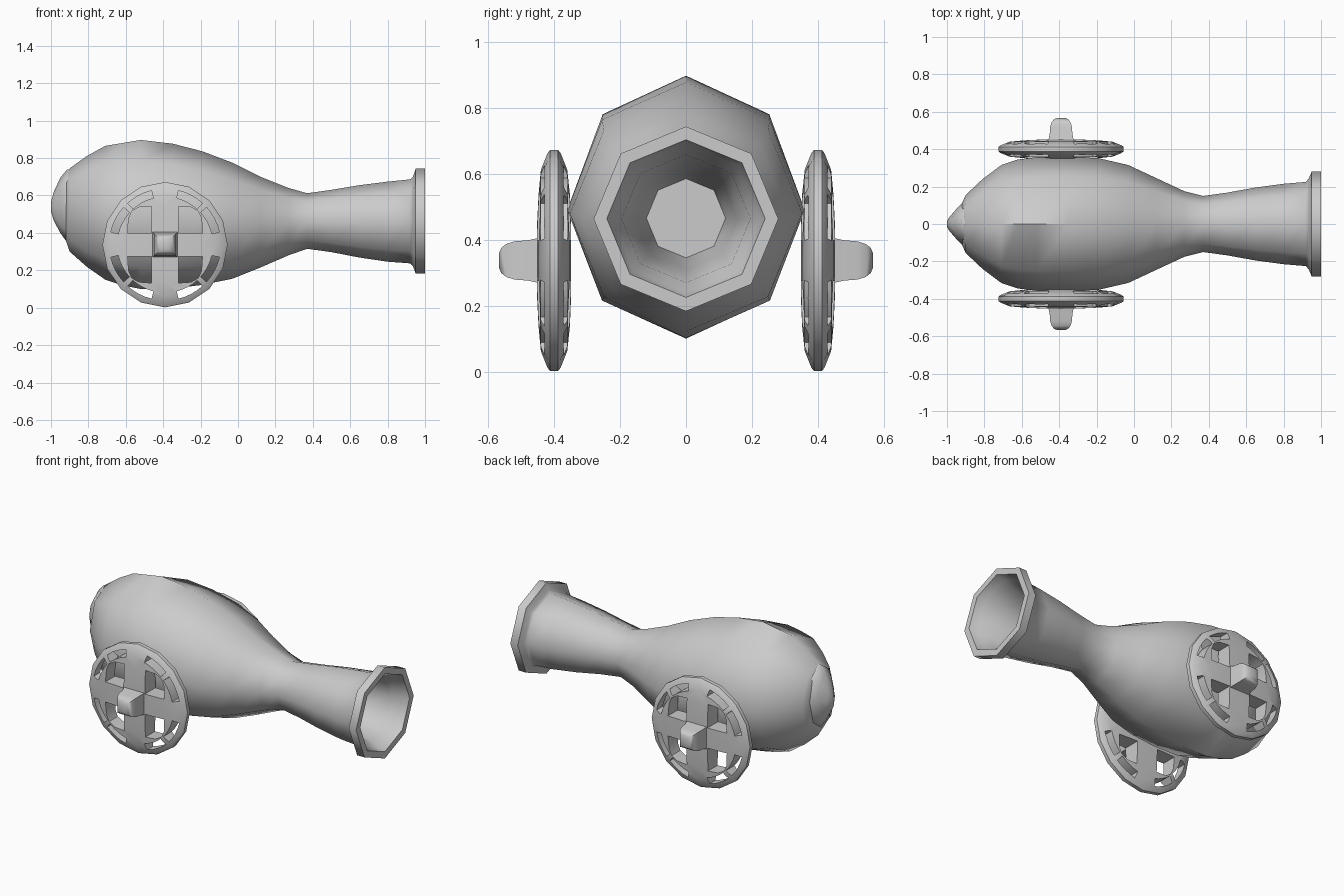
import bpy, bmesh
from math import sin, cos, pi, radians

if "Cube" in bpy.data.objects:
    bpy.data.objects.remove(bpy.data.objects["Cube"])


def make_object(name, bm, angle=None):
    bmesh.ops.recalc_face_normals(bm, faces=bm.faces)
    me = bpy.data.meshes.new(name)
    bm.to_mesh(me)
    bm.free()
    ob = bpy.data.objects.new(name, me)
    bpy.context.collection.objects.link(ob)
    if angle:
        smooth(ob, angle)
    return ob


def smooth(ob, angle):
    bpy.ops.object.select_all(action='DESELECT')
    ob.select_set(True)
    bpy.context.view_layer.objects.active = ob
    bpy.ops.object.shade_smooth_by_angle(angle=radians(angle))


def loft(bm, rings):
    """Skin a list of point rings and close both ends."""
    loops = [[bm.verts.new(p) for p in r] for r in rings]
    n = len(loops[0])
    for a, b in zip(loops, loops[1:]):
        for i in range(n):
            j = (i + 1) % n
            bm.faces.new((a[i], a[j], b[j], b[i]))
    bm.faces.new(loops[0])
    bm.faces.new(loops[-1])


def ring_x(x, ry, zlo, zhi, n=8):
    c, rz = (zlo + zhi) / 2, (zhi - zlo) / 2
    return [(x, ry * sin(2 * pi * i / n), c + rz * cos(2 * pi * i / n)) for i in range(n)]


# barrel: x, half width, bottom, top; then the bore back inside
barrel = [
    (-0.92, 0.11, 0.36, 0.72), (-0.90, 0.155, 0.30, 0.745), (-0.81, 0.24, 0.22, 0.81),
    (-0.71, 0.315, 0.15, 0.865), (-0.62, 0.345, 0.12, 0.88), (-0.52, 0.357, 0.10, 0.897),
    (-0.35, 0.36, 0.102, 0.877), (-0.19, 0.352, 0.122, 0.836), (-0.03, 0.315, 0.155, 0.775),
    (0.12, 0.245, 0.215, 0.70), (0.27, 0.175, 0.28, 0.64), (0.37, 0.15, 0.315, 0.612),
    (0.50, 0.168, 0.297, 0.63), (0.65, 0.195, 0.268, 0.655), (0.80, 0.215, 0.246, 0.674),
    (0.92, 0.225, 0.237, 0.686), (0.935, 0.245, 0.222, 0.70), (0.95, 0.28, 0.183, 0.743),
    (1.0, 0.28, 0.183, 0.743),
    (1.0, 0.24, 0.225, 0.703), (0.95, 0.225, 0.24, 0.688), (0.90, 0.195, 0.27, 0.658),
    (0.65, 0.155, 0.31, 0.618), (0.38, 0.12, 0.345, 0.585)]
bm = bmesh.new()
loft(bm, [ring_x(*r) for r in barrel])
make_object("barrel", bm, 48)

# rear cap
cap = [(-0.895, 0.12, 0.345, 0.742), (-0.915, 0.115, 0.35, 0.738), (-0.95, 0.08, 0.40, 0.695),
       (-0.985, 0.04, 0.465, 0.62), (-1.0, 0.015, 0.515, 0.565)]
bm = bmesh.new()
loft(bm, [ring_x(*r) for r in cap])
make_object("rear_cap", bm, 48)

# wheels: lens-shaped disc with cut windows, mirrored to the other side
WX, WZ = -0.39, 0.337


def ring_y(y, r, n=16, turn=0.0):
    return [(WX + r * cos(2 * pi * i / n + turn), y, WZ + r * sin(2 * pi * i / n + turn))
            for i in range(n)]


def mirror(ob):
    m = ob.modifiers.new("other_side", 'MIRROR')
    m.use_axis = (False, True, False)


bm = bmesh.new()
loft(bm, [ring_y(*p) for p in [(0.348, 0.10), (0.352, 0.20), (0.36, 0.275), (0.38, 0.325),
                               (0.388, 0.335), (0.412, 0.335), (0.42, 0.325), (0.44, 0.275),
                               (0.447, 0.20), (0.452, 0.10)]])
wheel = make_object("wheel", bm)


def arc(r, a, b, n=4):
    return [(r * cos(radians(a + (b - a) * i / n)), r * sin(radians(a + (b - a) * i / n)))
            for i in range(n + 1)]


# window cutters: one inner opening and two rim slots per quarter
window = [(0.072, 0.062), (0.20, 0.062), (0.195, 0.14), (0.178, 0.178), (0.14, 0.2), (0.072, 0.205)]
slots = [arc(0.298, a, b) + arc(0.257, b, a) for a, b in ((13, 42), (48, 76))]
bm = bmesh.new()
for sx in (-1, 1):
    for sz in (-1, 1):
        for shape in [window] + slots:
            loft(bm, [[(WX + sx * x, y, WZ + sz * z) for x, z in shape] for y in (0.3, 0.5)])
cutter = make_object("window_cutter", bm)
cutter.hide_render = True
mod = wheel.modifiers.new("windows", 'BOOLEAN')
mod.operation = 'DIFFERENCE'
mod.solver = 'EXACT'
mod.object = cutter
bpy.context.view_layer.objects.active = wheel
bpy.ops.object.modifier_apply(modifier="windows")
bpy.data.objects.remove(cutter)
smooth(wheel, 35)
mirror(wheel)

# hubs: tapered square pegs
bm = bmesh.new()
loft(bm, [ring_y(y, h * 2 ** 0.5, 4, pi / 4) for y, h in
          [(0.42, 0.072), (0.452, 0.067), (0.48, 0.061), (0.52, 0.058), (0.545, 0.05),
           (0.56, 0.038), (0.567, 0.022)]])
hub = make_object("hub", bm, 40)
mirror(hub)
